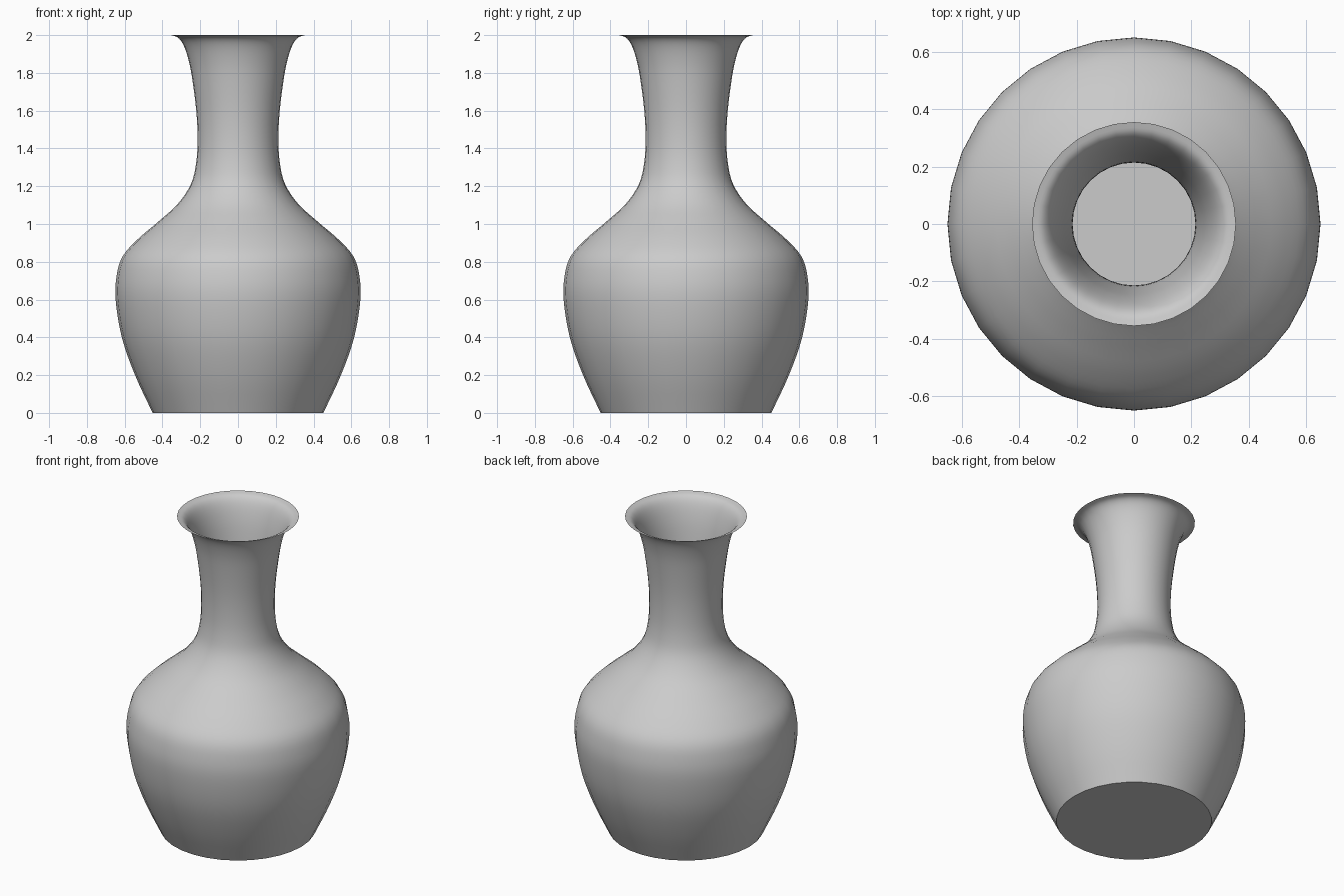
import bpy, bmesh, math
from mathutils import Vector

if "Cube" in bpy.data.objects:
    bpy.data.objects.remove(bpy.data.objects["Cube"])

SIDES = 32
STEPS = 4

# Outer profile of the vase: (radius, height)
profile = [(0.452, 0), (0.545, 0.2), (0.615, 0.4), (0.648, 0.6), (0.642, 0.73),
           (0.61, 0.83), (0.53, 0.92), (0.425, 1.01), (0.32, 1.105), (0.25, 1.21),
           (0.222, 1.32), (0.214, 1.45), (0.221, 1.6), (0.244, 1.78),
           (0.265, 1.88), (0.29, 1.95), (0.318, 1.987), (0.355, 2.0)]


def smooth_path(points, steps):
    """Catmull-Rom curve through the points."""
    p = [Vector(q) for q in points]
    p = [2 * p[0] - p[1]] + p + [2 * p[-1] - p[-2]]
    out = []
    for a, b, c, d in zip(p, p[1:], p[2:], p[3:]):
        for i in range(steps):
            t = i / steps
            out.append(0.5 * (2 * b + (c - a) * t + (2 * a - 5 * b + 4 * c - d) * t**2
                              + (3 * b - a - 3 * c + d) * t**3))
    return out + [p[-2]]


# Thin vase wall, turned around z
bm = bmesh.new()
rings = []
for r, z in smooth_path(profile, STEPS):
    rings.append([bm.verts.new((r * math.cos(a), r * math.sin(a), min(z, 2)))
                  for a in (2 * math.pi * i / SIDES for i in range(SIDES))])
for low, high in zip(rings, rings[1:]):
    for i in range(SIDES):
        j = (i + 1) % SIDES
        bm.faces.new((low[i], low[j], high[j], high[i]))

# Flat floor
bm.faces.new(rings[0][::-1])

mesh = bpy.data.meshes.new("vase")
bm.to_mesh(mesh)
bm.free()
vase = bpy.data.objects.new("vase", mesh)
bpy.context.collection.objects.link(vase)
bpy.context.view_layer.objects.active = vase
vase.select_set(True)
bpy.ops.object.shade_smooth_by_angle(angle=math.radians(40))
